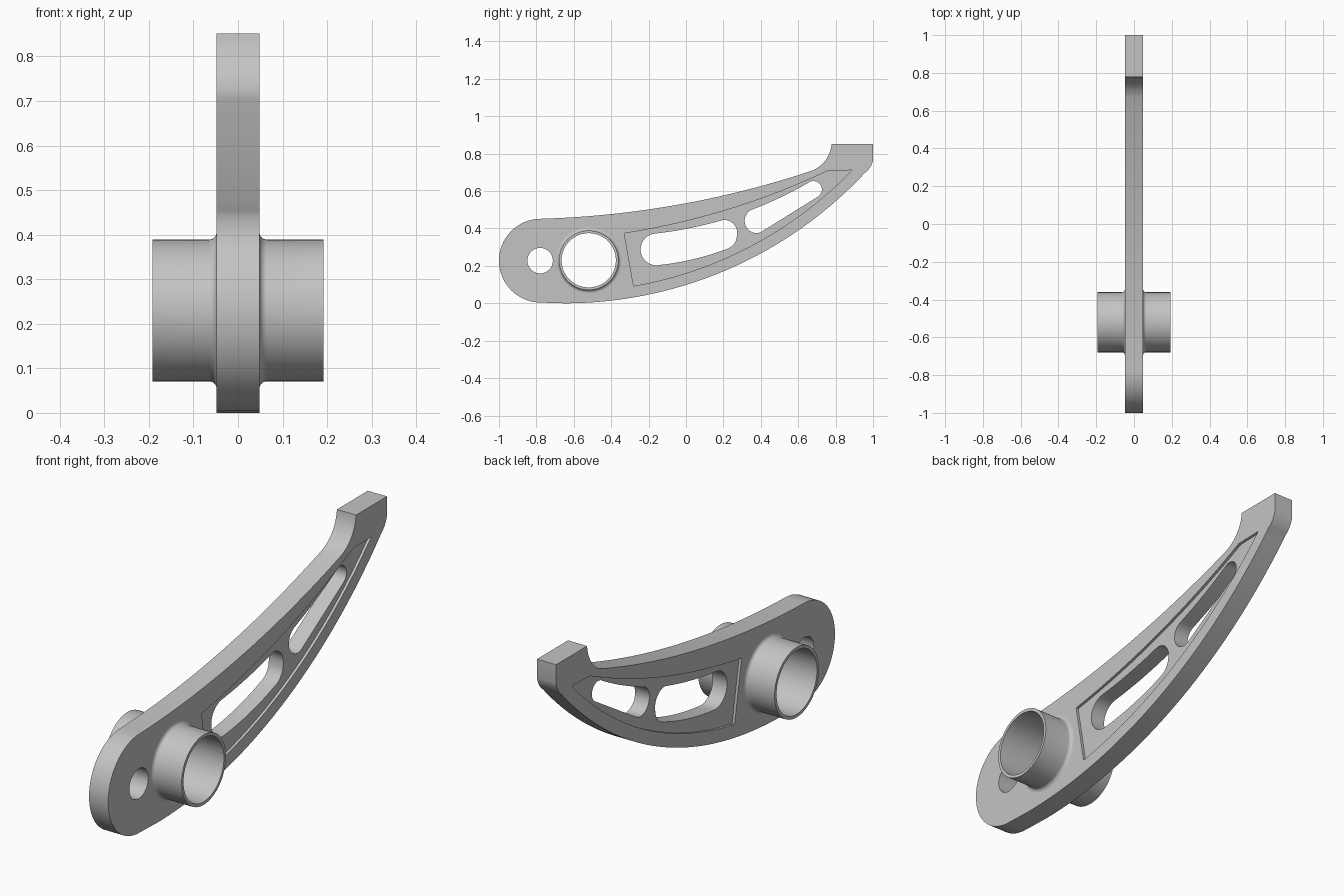
import bpy, bmesh, math
from mathutils import Vector, Matrix

cube = bpy.data.objects.get("Cube")
if cube:
    bpy.data.objects.remove(cube)

grey = bpy.data.materials.new("plain grey")
grey.use_nodes = True
grey.diffuse_color = (0.55, 0.55, 0.55, 1)
grey.node_tree.nodes["Principled BSDF"].inputs["Base Color"].default_value = (0.55, 0.55, 0.55, 1)

HALF = 0.048            # half thickness of the arm
BARREL = (-0.52, 0.23)  # barrel axis in (y, z)
PIN = (-0.78, 0.228)    # pivot hole axis


def arc(p, q, r, n=12):
    """Points on the circle from p through q to r, leaving out r."""
    (ax, ay), (bx, by), (cx, cy) = p, q, r
    d = 2 * (ax * (by - cy) + bx * (cy - ay) + cx * (ay - by))
    a2, b2, c2 = ax * ax + ay * ay, bx * bx + by * by, cx * cx + cy * cy
    ux = (a2 * (by - cy) + b2 * (cy - ay) + c2 * (ay - by)) / d
    uy = (a2 * (cx - bx) + b2 * (ax - cx) + c2 * (bx - ax)) / d
    rad = math.hypot(ax - ux, ay - uy)
    t0, t1, t2 = (math.atan2(y - uy, x - ux) for x, y in (p, q, r))
    full = 2 * math.pi
    sweep = (t2 - t0) % full
    if (t1 - t0) % full > sweep:
        sweep -= full
    return [(ux + rad * math.cos(t0 + sweep * i / n),
             uy + rad * math.sin(t0 + sweep * i / n)) for i in range(n)]


def circle(centre, r, n=64):
    return [(centre[0] + r * math.cos(2 * math.pi * i / n),
             centre[1] + r * math.sin(2 * math.pi * i / n)) for i in range(n)]


def add_object(name, bm):
    bmesh.ops.recalc_face_normals(bm, faces=bm.faces)
    mesh = bpy.data.meshes.new(name)
    bm.to_mesh(mesh)
    bm.free()
    mesh.materials.append(grey)
    ob = bpy.data.objects.new(name, mesh)
    bpy.context.collection.objects.link(ob)
    return ob


def prism(name, outline, x0, x1):
    """Side outline in (y, z) extruded along x."""
    bm = bmesh.new()
    face = bm.faces.new([bm.verts.new((x0, y, z)) for y, z in outline])
    new = bmesh.ops.extrude_face_region(bm, geom=[face])["geom"]
    bmesh.ops.translate(bm, vec=(x1 - x0, 0, 0),
                        verts=[v for v in new if isinstance(v, bmesh.types.BMVert)])
    return add_object(name, bm)


def select(ob):
    bpy.ops.object.select_all(action='DESELECT')
    ob.select_set(True)
    bpy.context.view_layer.objects.active = ob


def cut(ob, outline, x0=-0.3, x1=0.3):
    cutter = prism("cutter", outline, x0, x1)
    mod = ob.modifiers.new("cut", 'BOOLEAN')
    mod.operation, mod.solver, mod.object = 'DIFFERENCE', 'EXACT', cutter
    select(ob)
    bpy.ops.object.modifier_apply(modifier=mod.name)
    bpy.data.objects.remove(cutter)


def smooth(ob):
    select(ob)
    bpy.ops.object.shade_smooth_by_angle(angle=math.radians(25))


# Lower edge and the pocket edge share one centre
SWING = (-0.65, 2.2)


def swing(y, r):
    return (y, SWING[1] - math.sqrt(r * r - (y - SWING[0]) ** 2))


# Curved arm with a rounded pivot end and a hooked tip
arm_outline = (
    arc((-0.776, 0.004), (-1, 0.228), (-0.776, 0.452), 40)
    + arc((-0.776, 0.452), (0, 0.535), (0.67, 0.708), 40)
    + arc((0.67, 0.708), (0.748, 0.768), (0.778, 0.852), 14)
    + [(0.778, 0.852), (1, 0.852)]
    + arc((1, 0.765), (0.988, 0.733), (0.96, 0.7), 8)
    + arc(swing(0.96, 2.2), swing(0.2, 2.2), swing(-0.65, 2.2), 48)
    + [(-0.65, 0)])
arm = prism("arm", arm_outline, -HALF, HALF)

# Shallow pocket on both faces
pocket = (
    arc((-0.33, 0.374), (0.18, 0.488), (0.757, 0.708), 32)
    + [(0.757, 0.708)]
    + arc(swing(0.888, 2.14), swing(0.3, 2.14), swing(-0.28, 2.14), 40)
    + [swing(-0.28, 2.14)])
for side in (-1, 1):
    cut(arm, pocket, side * (HALF - 0.012), side * 0.1)

# Two lightening slots
long_slot = (
    arc((-0.16, 0.203), (-0.243, 0.288), (-0.17, 0.372), 20)
    + arc((-0.17, 0.372), (0.02, 0.402), (0.2, 0.446))
    + arc((0.2, 0.446), (0.258, 0.42), (0.272, 0.36))
    + arc((0.272, 0.36), (0.26, 0.322), (0.23, 0.295), 8)
    + arc((0.23, 0.295), (0.04, 0.236), (-0.16, 0.203)))
short_slot = (
    arc((0.35, 0.5), (0.314, 0.435), (0.36, 0.378), 16)
    + arc((0.36, 0.378), (0.384, 0.376), (0.408, 0.385), 6)
    + arc((0.705, 0.57), (0.718, 0.635), (0.655, 0.645), 16)
    + arc((0.655, 0.645), (0.507, 0.567), (0.35, 0.5)))
for slot in (long_slot, short_slot):
    cut(arm, slot)

# Pivot hole and the seat for the barrel
cut(arm, circle(PIN, 0.068, 48))
cut(arm, circle(BARREL, 0.152))
smooth(arm)

# Hollow barrel with a fillet where it meets each face of the arm
FILLET, OUTER, INNER, LENGTH = 0.017, 0.159, 0.145, 0.192
half = [(LENGTH, INNER), (LENGTH, OUTER)]
for i in range(7):
    a = math.pi / 2 * i / 6
    half.append((HALF + FILLET * (1 - math.sin(a)), OUTER + FILLET * (1 - math.cos(a))))
profile = half + [(-x, r) for x, r in reversed(half)]
bm = bmesh.new()
ring = [bm.verts.new((x, 0, r)) for x, r in profile]
edges = [bm.edges.new((ring[i - 1], ring[i])) for i in range(len(ring))]
bmesh.ops.spin(bm, geom=ring + edges, cent=(0, 0, 0), axis=(1, 0, 0),
               angle=2 * math.pi, steps=72, use_merge=True)
bmesh.ops.remove_doubles(bm, verts=bm.verts, dist=0.0001)
bmesh.ops.transform(bm, matrix=Matrix.Translation(Vector((0, *BARREL))), verts=bm.verts)
barrel = add_object("barrel", bm)
smooth(barrel)
